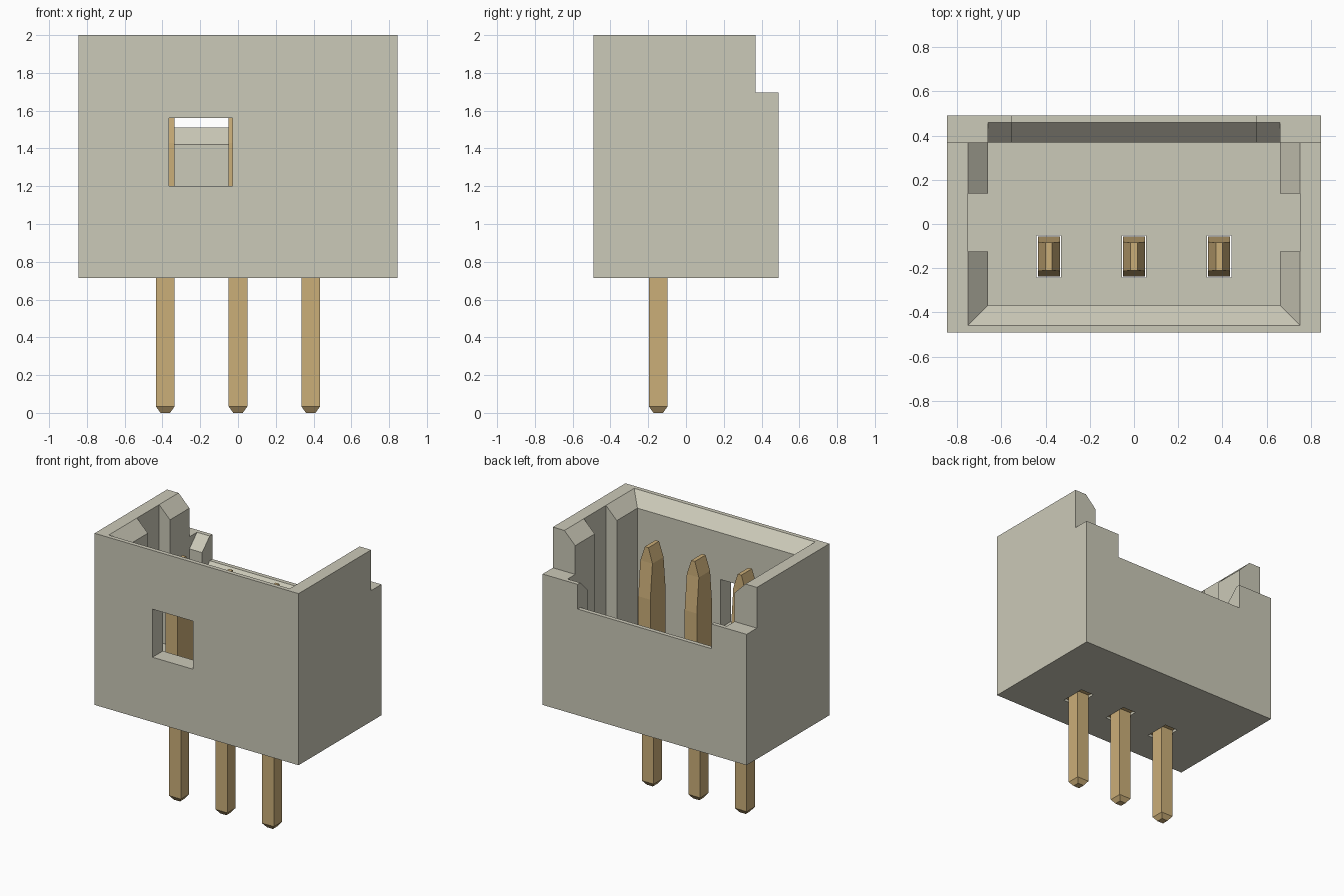
import bpy, bmesh

if "Cube" in bpy.data.objects:
    bpy.data.objects.remove(bpy.data.objects["Cube"], do_unlink=True)


def material(name, rgb):
    m = bpy.data.materials.new(name)
    m.use_nodes = True
    m.diffuse_color = (*rgb, 1)
    m.node_tree.nodes["Principled BSDF"].inputs["Base Color"].default_value = (*rgb, 1)
    return m


plastic = material("warm grey plastic", (0.60, 0.585, 0.48))
brass = material("brass", (0.60, 0.425, 0.19))


def loft(name, sections, mat=None):
    """Stack of rectangles (x0, x1, y0, y1, z) joined into one closed solid."""
    bm = bmesh.new()
    rings = [[bm.verts.new((x, y, z)) for x, y in ((x0, y0), (x1, y0), (x1, y1), (x0, y1))]
             for x0, x1, y0, y1, z in sections]
    bm.faces.new(rings[0][::-1])
    bm.faces.new(rings[-1])
    for a, b in zip(rings, rings[1:]):
        for i in range(4):
            j = (i + 1) % 4
            bm.faces.new((a[i], a[j], b[j], b[i]))
    bmesh.ops.recalc_face_normals(bm, faces=bm.faces)
    me = bpy.data.meshes.new(name)
    bm.to_mesh(me)
    bm.free()
    ob = bpy.data.objects.new(name, me)
    bpy.context.collection.objects.link(ob)
    if mat:
        me.materials.append(mat)
    return ob


def box(name, x0, x1, y0, y1, z0, z1, mat=None):
    return loft(name, [(x0, x1, y0, y1, z0), (x0, x1, y0, y1, z1)], mat)


def cut(target, cutter):
    """Subtract a cutter, bake the result and remove the cutter."""
    cutter.hide_render = True
    mod = target.modifiers.new("cut", "BOOLEAN")
    mod.operation, mod.solver, mod.object = "DIFFERENCE", "EXACT", cutter
    bpy.context.view_layer.update()
    dg = bpy.context.evaluated_depsgraph_get()
    me = bpy.data.meshes.new_from_object(target.evaluated_get(dg))
    target.modifiers.clear()
    target.data = me
    bpy.data.objects.remove(cutter, do_unlink=True)


W, D = 0.845, 0.49            # outer half sizes
BOTTOM, FLOOR, TOP = 0.715, 0.97, 2.0
IX, IY, CH = 0.66, 0.368, 0.09   # inner half sizes and chamfer
PIN_Y, PIN_XS = -0.147, (-0.385, 0.0, 0.385)

# Shrouded housing
housing = box("housing", -W, W, -D, D, BOTTOM, TOP, plastic)
cut(housing, box("cavity_cutter", -IX, IX, -IY, IY, FLOOR, 2.2))

# Lead-in chamfer around the front and side rims
cut(housing, loft("rim_cutter", [
    (-IX, IX, -IY, 0.6, TOP - CH),
    (-IX - CH, IX + CH, -IY - CH, 0.6, TOP),
    (-IX - CH, IX + CH, -IY - CH, 0.6, 2.2)]))

# Back step, then the lower gap in the middle of the back wall
cut(housing, box("step_cutter", -1, 1, IY, 0.7, 1.695, 2.3))
cut(housing, box("gap_cutter", -0.555, 0.555, 0.3, 0.7, 1.51, 2.25))

# Chamfers on the inner edge of the back wall
for half, zt in ((IX, 1.695), (0.555, 1.51), (IX, 1.51)):
    if (half, zt) == (IX, 1.51):
        continue
    cut(housing, loft("back_chamfer_cutter", [
        (-half, half, 0.29, 0.30, zt - 0.158),
        (-half, half, 0.29, 0.458, zt),
        (-half, half, 0.29, 0.458, zt + 0.1)]))

# Vertical guide grooves in both side walls
for s in (-1, 1):
    xs = sorted((s * 0.5, s * 0.75))
    cut(housing, box("groove_cutter", *xs, -0.124, 0.138, FLOOR, 2.2))

# Locking window in the front wall
cut(housing, box("window_cutter", -0.365, -0.03, -0.6, -0.3, 1.2, 1.56))

# Pin holes through the floor
for x in PIN_XS:
    cut(housing, box("hole_cutter", x - 0.055, x + 0.055,
                     PIN_Y - 0.096, PIN_Y + 0.096, 0.5, 1.1))

# Pins: square tail, wide blade and a tapered tip
PROFILE = ((0.025, 0.025, 0.0), (0.049, 0.049, 0.033), (0.049, 0.049, 0.73),
           (0.05, 0.091, 0.73), (0.05, 0.091, 1.43), (0.05, 0.066, 1.69),
           (0.015, 0.063, 1.80))
for side, x in zip(("right", "middle", "left"), PIN_XS):
    loft(side + "_pin", [(x - a, x + a, PIN_Y - b, PIN_Y + b, z) for a, b, z in PROFILE], brass)
